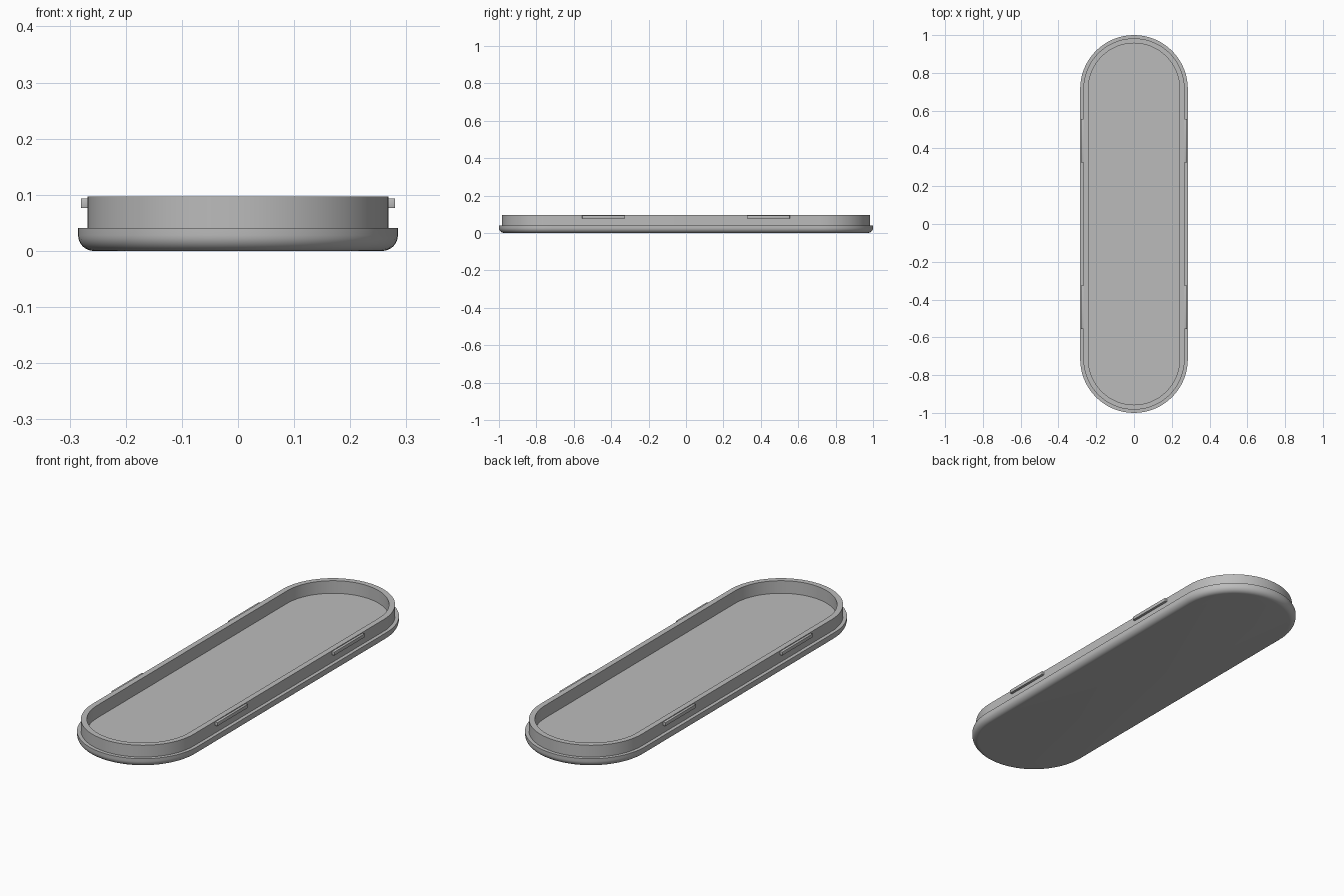
import bpy, bmesh, math

if "Cube" in bpy.data.objects:
    bpy.data.objects.remove(bpy.data.objects["Cube"], do_unlink=True)

HALF_STRAIGHT = 0.715
ARC_STEPS = 36

grey = bpy.data.materials.new("plain grey")
grey.use_nodes = True
colour = (0.5, 0.5, 0.5, 1)
grey.diffuse_color = colour
grey.node_tree.nodes["Principled BSDF"].inputs["Base Color"].default_value = colour


def finish(bm, name):
    bmesh.ops.recalc_face_normals(bm, faces=bm.faces)
    mesh = bpy.data.meshes.new(name)
    bm.to_mesh(mesh)
    bm.free()
    mesh.materials.append(grey)
    obj = bpy.data.objects.new(name, mesh)
    bpy.context.collection.objects.link(obj)
    bpy.ops.object.select_all(action="DESELECT")
    obj.select_set(True)
    bpy.context.view_layer.objects.active = obj
    bpy.ops.object.shade_smooth_by_angle(angle=math.radians(30))
    return obj


def stadium_ring(bm, radius, z):
    """One rounded-end loop, two half circles joined by straight sides."""
    ring = []
    for end in (1, -1):
        for i in range(ARC_STEPS + 1):
            a = math.pi * i / ARC_STEPS
            ring.append(bm.verts.new((end * radius * math.cos(a),
                                      end * (HALF_STRAIGHT + radius * math.sin(a)), z)))
    return ring


# Tray: fillet, lip, upright rim and recessed floor as one swept profile
OUTER, FILLET, LIP_Z = 0.285, 0.028, 0.041
RIM_OUT, RIM_IN, TOP_Z, FLOOR_Z = 0.268, 0.242, 0.097, 0.037
profile = []
for i in range(9):
    a = math.pi / 2 * i / 8
    profile.append((OUTER - FILLET + FILLET * math.sin(a), FILLET - FILLET * math.cos(a)))
profile += [(OUTER, LIP_Z), (RIM_OUT, LIP_Z), (RIM_OUT, TOP_Z),
            (RIM_IN, TOP_Z), (RIM_IN, FLOOR_Z)]

bm = bmesh.new()
rings = [stadium_ring(bm, r, z) for r, z in profile]
for low, high in zip(rings, rings[1:]):
    for i in range(len(low)):
        j = (i + 1) % len(low)
        bm.faces.new((low[i], low[j], high[j], high[i]))
bm.faces.new(rings[0])
bm.faces.new(rings[-1])
finish(bm, "lid_tray")

# Snap ridges on both long sides of the rim
for side, side_name in ((1, "left"), (-1, "right")):
    for end, end_name in ((-1, "front"), (1, "back")):
        bm = bmesh.new()
        bmesh.ops.create_cube(bm, size=1)
        for v in bm.verts:
            v.co.x = side * 0.27 + v.co.x * 0.02
            v.co.y = end * 0.44 + v.co.y * 0.23
            v.co.z = 0.085 + v.co.z * 0.017
        bmesh.ops.bevel(bm, geom=bm.edges[:], offset=0.0015, segments=2,
                        profile=0.5, affect="EDGES")
        finish(bm, f"snap_ridge_{end_name}_{side_name}")
